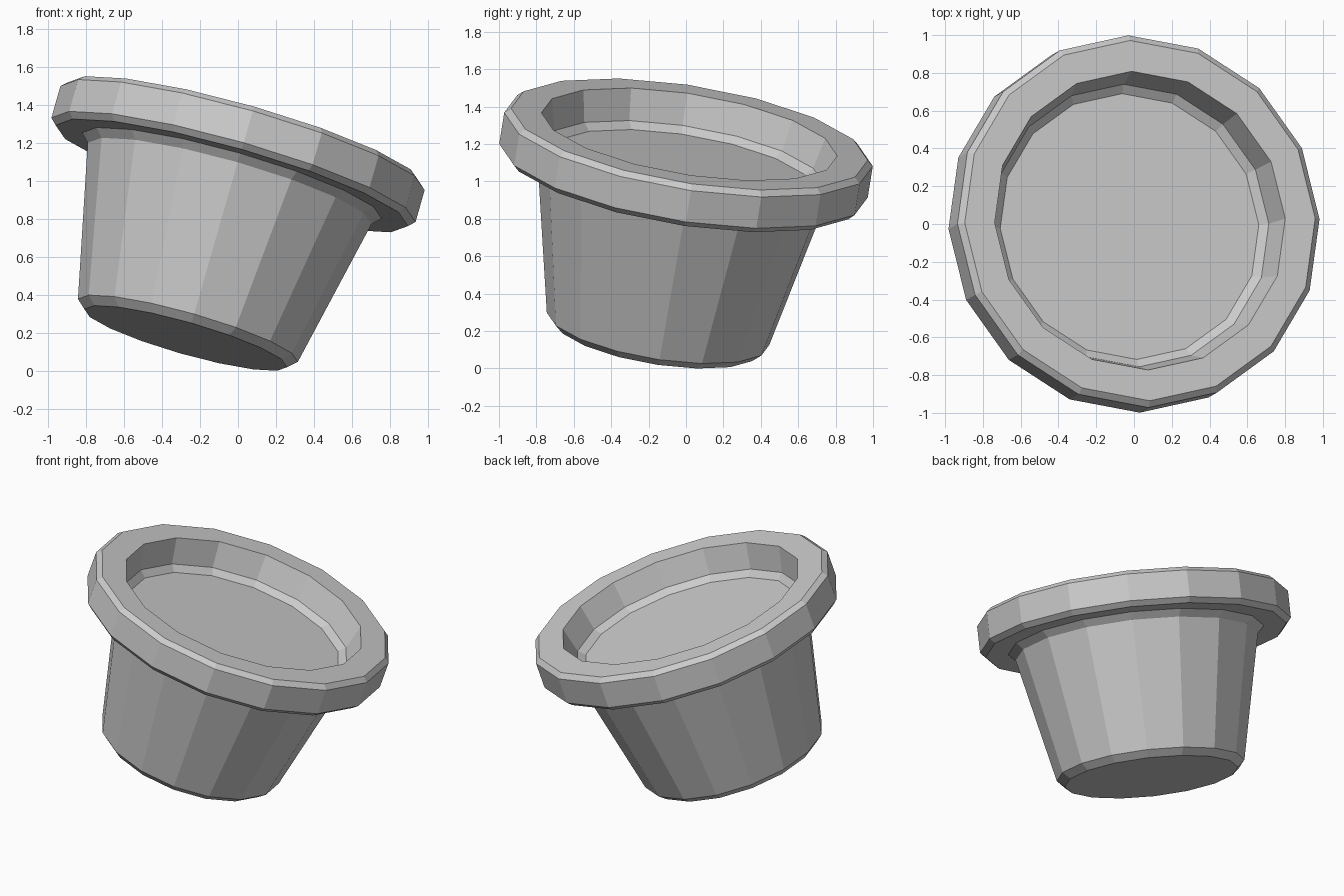
import bpy, bmesh, math
from mathutils import Vector, Matrix

if "Cube" in bpy.data.objects:
    bpy.data.objects.remove(bpy.data.objects["Cube"])

SIDES = 16

# tilted frame: pot axis and the direction of its first corner
axis = Vector((0.27, 0.153, 0.951)).normalized()
side = Vector((0.957, 0.013, -0.273))
side = (side - axis * side.dot(axis)).normalized()
back = axis.cross(side)
centre = Vector((0, 0, 1.14))

# profile: (radius, distance along axis from rim centre), floor of recess to base
profile = [
    (0.712, -0.088), (0.757, -0.052),   # recessed floor and its bevel
    (0.80, 0.117), (0.965, 0.117),      # rim top
    (0.997, 0.088), (0.997, -0.088),    # rim outer band
    (0.965, -0.12), (0.82, -0.12),      # rim underside
    (0.777, -0.163),                    # bevel under rim
    (0.602, -0.977), (0.555, -1.02),    # tapered wall, base bevel
]

clay = bpy.data.materials.new("plain grey")
clay.diffuse_color = (0.6, 0.6, 0.6, 1)
clay.use_nodes = True
clay.node_tree.nodes["Principled BSDF"].inputs["Base Color"].default_value = clay.diffuse_color

bm = bmesh.new()
rings = []
for r, s in profile:
    ring = []
    for i in range(SIDES):
        a = 2 * math.pi * i / SIDES
        ring.append(bm.verts.new(centre + axis * s + side * (r * math.cos(a)) + back * (r * math.sin(a))))
    rings.append(ring)

# walls between neighbouring rings, then floor and base caps
for a, b in zip(rings, rings[1:]):
    for i in range(SIDES):
        j = (i + 1) % SIDES
        bm.faces.new((a[i], a[j], b[j], b[i]))
bm.faces.new(rings[0])
bm.faces.new(rings[-1])
bmesh.ops.recalc_face_normals(bm, faces=bm.faces)

# stand exactly on the ground
low = min(v.co.z for v in bm.verts)
bmesh.ops.translate(bm, verts=bm.verts, vec=(0, 0, -low))

mesh = bpy.data.meshes.new("plant_pot")
bm.to_mesh(mesh)
bm.free()
mesh.materials.append(clay)
bpy.context.collection.objects.link(bpy.data.objects.new("plant_pot", mesh))
